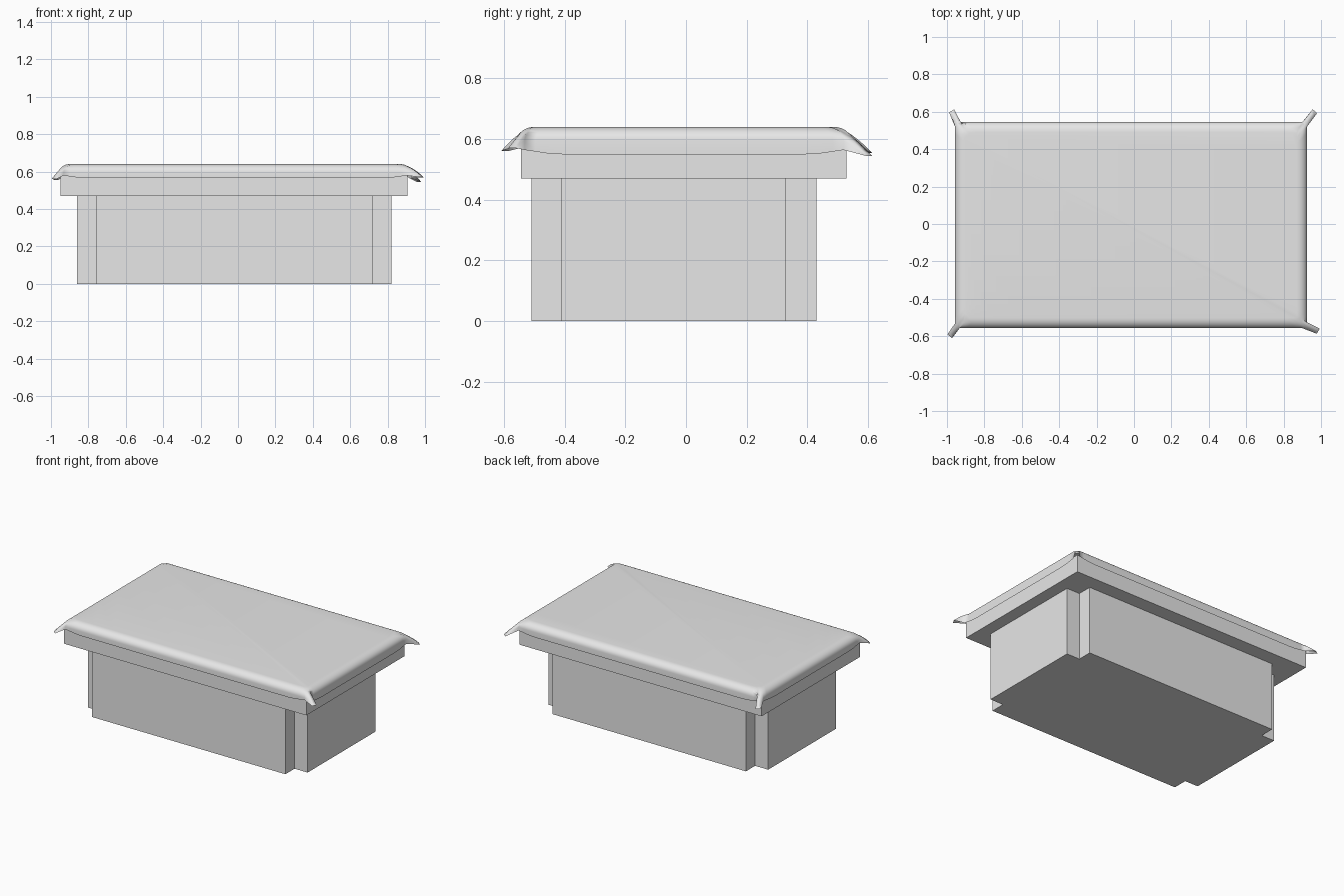
import bpy, bmesh, math
from mathutils import Vector

if "Cube" in bpy.data.objects:
    bpy.data.objects.remove(bpy.data.objects["Cube"], do_unlink=True)

grey = bpy.data.materials.new("plain_grey")
grey.use_nodes = True
grey.diffuse_color = (0.8, 0.8, 0.8, 1)
grey.node_tree.nodes["Principled BSDF"].inputs["Base Color"].default_value = (0.8, 0.8, 0.8, 1)


def finish(name, bm, smooth=False):
    mesh = bpy.data.meshes.new(name)
    bm.to_mesh(mesh)
    bm.free()
    mesh.materials.append(grey)
    for p in mesh.polygons:
        p.use_smooth = smooth
    ob = bpy.data.objects.new(name, mesh)
    bpy.context.collection.objects.link(ob)
    return ob


def prism(name, outline, z0, z1):
    bm = bmesh.new()
    base = bm.faces.new([bm.verts.new((x, y, z0)) for x, y in outline])
    top = bmesh.ops.extrude_face_region(bm, geom=[base])["geom"]
    moved = [g for g in top if isinstance(g, bmesh.types.BMVert)]
    bmesh.ops.translate(bm, verts=moved, vec=(0, 0, z1 - z0))
    bmesh.ops.recalc_face_normals(bm, faces=bm.faces)
    return finish(name, bm)


def corners(x0, x1, y0, y1):
    return [Vector(c) for c in ((x0, y0), (x1, y0), (x1, y1), (x0, y1))]


# Body with a square notch at each corner
notch = 0.1
body = corners(-0.86, 0.82, -0.51, 0.43)
outline = []
for i, c in enumerate(body):
    back = (body[i - 1] - c).normalized() * notch
    ahead = (body[(i + 1) % 4] - c).normalized() * notch
    outline += [c + back, c + back + ahead, c + ahead]
prism("base_body", outline, 0, 0.47)

# Table slab
prism("table_slab", corners(-0.95, 0.905, -0.545, 0.53), 0.47, 0.59)

# Draped cloth: rounded edge, short hem and a flared fold at each corner
TOP, ROUND = 0.64, 0.055
rim = corners(-0.957, 0.925, -0.557, 0.545)
tips = [Vector(t) for t in ((-0.985, -0.6, 0.56), (0.985, -0.573, 0.57),
                            (0.967, 0.603, 0.545), (-0.975, 0.605, 0.555))]
hem = [0.565, 0.55, 0.56, 0.56]
near = [0.025, 0.06, 0.1, 0.15, 0.3]
STEPS = 8

bm = bmesh.new()
rings = []
for k in range(STEPS + 1):
    p = k / STEPS
    a = min(1, k / (STEPS - 1)) * math.pi / 2
    inset = ROUND * (1 - math.sin(a))
    ring = []
    inner = []
    for i, c in enumerate(rim):
        inward = (rim[i - 1] - c).normalized() + (rim[(i + 1) % 4] - c).normalized()
        inner.append(c + inward * inset)
    for i, c in enumerate(inner):
        # Two points make the narrow folded corner
        start = rim[i] + (inner[i] - rim[i]).normalized() * ROUND * 1.41 if inset else rim[i]
        if k == 0:
            first = [v.copy() for v in inner]
        start = first[i]
        out = (tips[i].xy - start).normalized()
        side = Vector((-out.y, out.x)) * (0.003 + 0.013 * p)
        spot = start.lerp(tips[i].xy, p)
        z = TOP + (tips[i].z - TOP) * p + 0.012 * math.sin(math.pi * p)
        z = min(z, TOP)
        ring += [bm.verts.new((*(spot - side), z)), bm.verts.new((*(spot + side), z))]
        # Points along the side, with the hem lifted beside each corner
        d = inner[(i + 1) % 4] - c
        length = d.length
        for s in near + [length / 2] + [length - n for n in reversed(near)]:
            gap = min(s, length - s)
            bottom = hem[i] + 0.018 * max(0, 1 - gap / 0.12)
            z = TOP - 0.045 * (1 - math.cos(a))
            if k == STEPS:
                z = bottom
            ring.append(bm.verts.new((*(c + d * (s / length)), z)))
    rings.append(ring)
bm.faces.new(rings[0])
for upper, lower in zip(rings, rings[1:]):
    n = len(upper)
    for j in range(n):
        m = (j + 1) % n
        bm.faces.new((upper[j], lower[j], lower[m], upper[m]))
finish("draped_cloth", bm, smooth=True)
